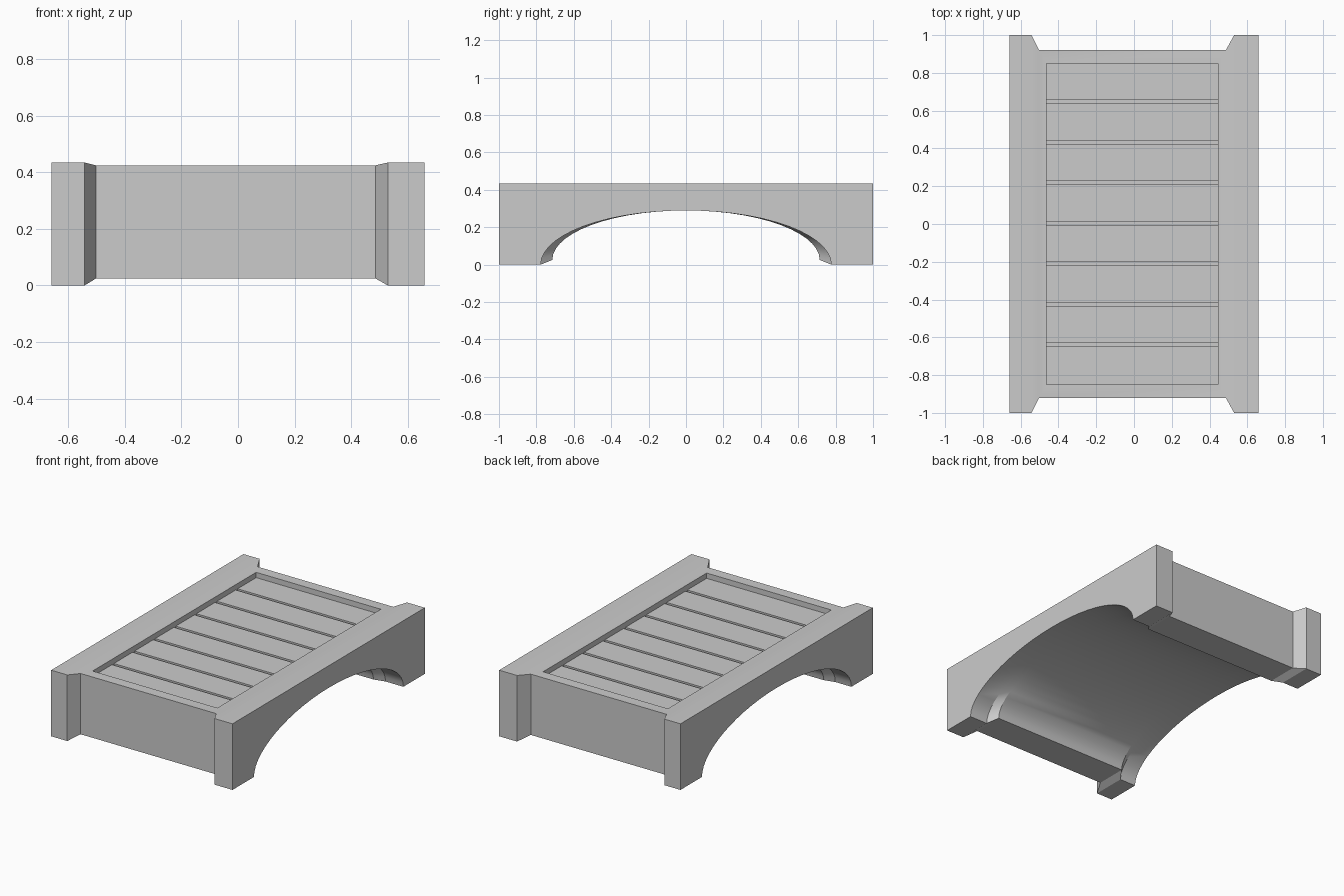
import bpy, bmesh
from math import cos, sin, pi

if "Cube" in bpy.data.objects:
    bpy.data.objects.remove(bpy.data.objects["Cube"])

ARCH_SEGMENTS = 28


def arch_profile(half_len, z0, z1, span, apex):
    """Side outline (y, z): a block with an elliptical arch cut from below."""
    pts = [(-half_len, z0), (-half_len, z1), (half_len, z1), (half_len, z0)]
    for i in range(ARCH_SEGMENTS + 1):
        a = pi * i / ARCH_SEGMENTS
        pts.append((span * cos(a), z0 + (apex - z0) * sin(a)))
    return pts


def loft(name, stations):
    """Skin matching (y, z) outlines placed at successive x positions."""
    bm = bmesh.new()
    rings = [[bm.verts.new((x, y, z)) for y, z in prof] for x, prof in stations]
    n = len(rings[0])
    for a, b in zip(rings, rings[1:]):
        for i in range(n):
            j = (i + 1) % n
            bm.faces.new((a[i], a[j], b[j], b[i]))
    bm.faces.new(rings[0])
    bm.faces.new(rings[-1])
    bmesh.ops.recalc_face_normals(bm, faces=bm.faces)
    mesh = bpy.data.meshes.new(name)
    bm.to_mesh(mesh)
    bm.free()
    obj = bpy.data.objects.new(name, mesh)
    bpy.context.collection.objects.link(obj)
    return obj


# Bridge body: full-size side rails stepping in to a narrower deck
outer = arch_profile(1.0, 0.0, 0.435, 0.777, 0.29)
inner = arch_profile(0.92, 0.025, 0.425, 0.715, 0.29)
bridge = loft("bridge_body", [(-0.66, outer), (-0.543, outer), (-0.502, inner),
                              (0.486, inner), (0.53, outer), (0.66, outer)])

# Deck recess with grooves between the eight planks
FLOOR, GROOVE = 0.39, 0.375
cut = [(0.85, 0.6), (-0.85, 0.6), (-0.85, FLOOR)]
for i in range(7):
    y = 0.004 + (i - 3) * 0.2145
    cut += [(y - 0.01, FLOOR), (y - 0.01, GROOVE),
            (y + 0.01, GROOVE), (y + 0.01, FLOOR)]
cut.append((0.85, FLOOR))
cutter = loft("deck_cutter", [(-0.463, cut), (0.445, cut)])
cutter.hide_render = True

mod = bridge.modifiers.new("deck_recess", 'BOOLEAN')
mod.operation = 'DIFFERENCE'
mod.solver = 'EXACT'
mod.object = cutter
bpy.context.view_layer.objects.active = bridge
bridge.select_set(True)
bpy.ops.object.modifier_apply(modifier=mod.name)
bpy.data.objects.remove(cutter)

# Smooth arch, crisp edges
bpy.ops.object.shade_smooth_by_angle(angle=0.35)
